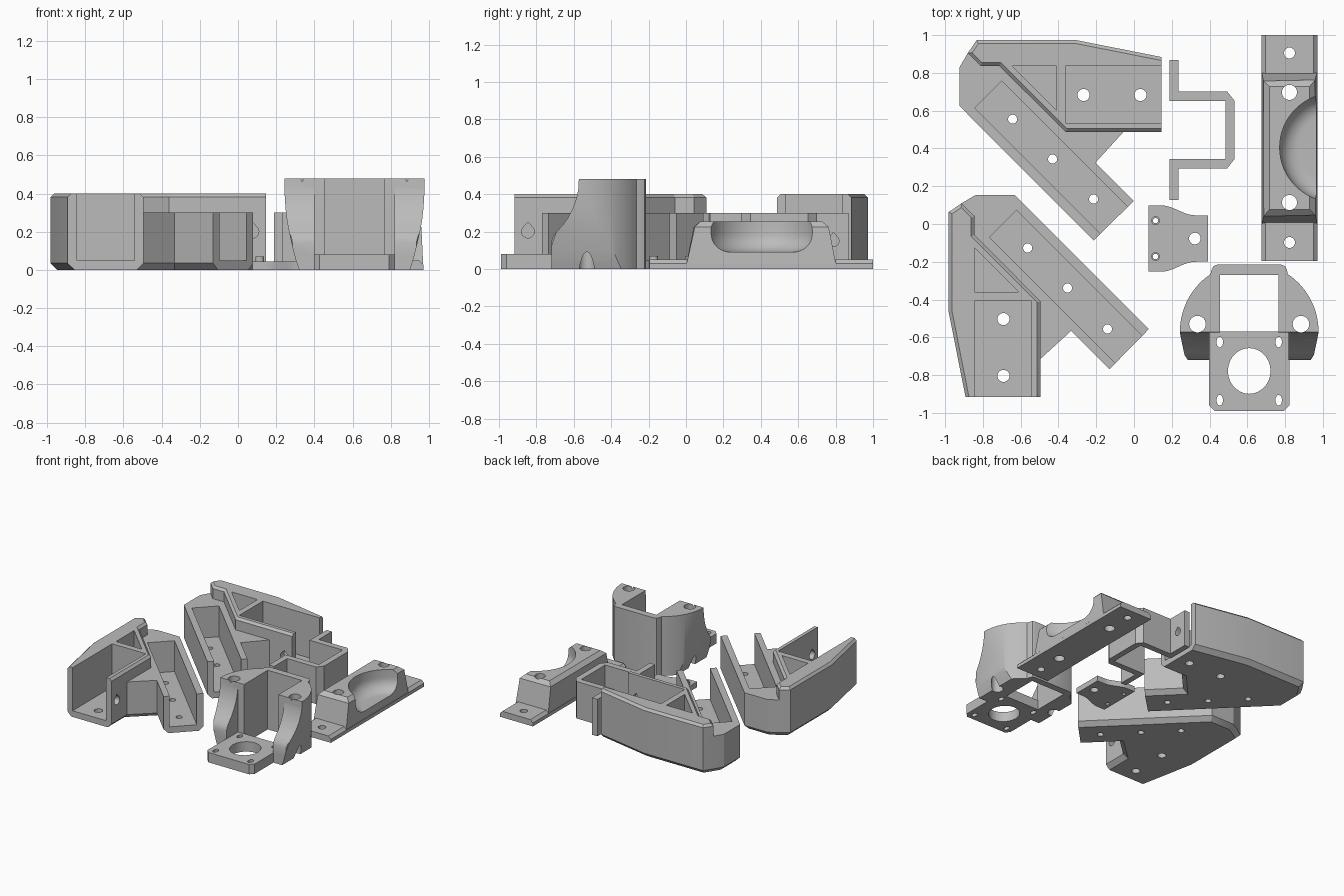
import bpy, bmesh, math
from mathutils import Matrix, Vector

cube = bpy.data.objects.get("Cube")
if cube:
    bpy.data.objects.remove(cube, do_unlink=True)

grey = bpy.data.materials.new("printed_grey")
grey.use_nodes = True
grey.diffuse_color = (0.5, 0.5, 0.5, 1)
grey.node_tree.nodes["Principled BSDF"].inputs["Base Color"].default_value = (0.5, 0.5, 0.5, 1)


# ---------- helpers ----------
def to_object(bm, name):
    bmesh.ops.recalc_face_normals(bm, faces=bm.faces)
    mesh = bpy.data.meshes.new(name)
    bm.to_mesh(mesh)
    bm.free()
    mesh.materials.append(grey)
    obj = bpy.data.objects.new(name, mesh)
    bpy.context.collection.objects.link(obj)
    return obj


def prism(name, pts, z0, z1, bevel=0, level=None, skip=(), matrix=None):
    """Extruded outline; bevels the rim at height `level` except the skipped sides."""
    bm = bmesh.new()
    n = len(pts)
    low = [bm.verts.new((x, y, z0)) for x, y in pts]
    high = [bm.verts.new((x, y, z1)) for x, y in pts]
    bm.faces.new(low)
    bm.faces.new(high)
    for i in range(n):
        j = (i + 1) % n
        bm.faces.new((low[i], low[j], high[j], high[i]))
    bmesh.ops.recalc_face_normals(bm, faces=bm.faces)
    if bevel:
        ring = low if level == z0 else high
        edges = [bm.edges.get((ring[i], ring[(i + 1) % n])) for i in range(n) if i not in skip]
        bmesh.ops.bevel(bm, geom=edges, offset=bevel, segments=1, affect='EDGES')
    if matrix:
        bm.transform(matrix)
    return to_object(bm, name)


def box(name, x0, x1, y0, y1, z0, z1):
    return prism(name, [(x0, y0), (x1, y0), (x1, y1), (x0, y1)], z0, z1)


def combine(obj, other, op='DIFFERENCE'):
    mod = obj.modifiers.new("bool", 'BOOLEAN')
    mod.operation, mod.object, mod.solver = op, other, 'EXACT'
    deps = bpy.context.evaluated_depsgraph_get()
    mesh = bpy.data.meshes.new_from_object(obj.evaluated_get(deps))
    obj.modifiers.clear()
    obj.data = mesh
    bpy.data.objects.remove(other, do_unlink=True)


def circle(r, n=28, cx=0, cy=0, ry=None):
    return [(cx + r * math.cos(math.tau * i / n), cy + (ry or r) * math.sin(math.tau * i / n))
            for i in range(n)]


def drill(obj, x, y, r, z0=-0.1, z1=0.6, ry=None):
    combine(obj, prism("drill", circle(r, cx=x, cy=y, ry=ry), z0, z1))


def teardrop(obj, x, y, z, r, direction, depth=0.08):
    """Sideways hole with a pointed roof."""
    arc = [math.radians(a) for a in range(135, 406, 15)]
    pts = [(r * math.cos(a), r * math.sin(a)) for a in arc] + [(0, r * 1.5)]
    d = Vector(direction).normalized()
    up = Vector((0, 0, 1))
    m = Matrix((up.cross(d), up, d)).transposed().to_4x4()
    combine(obj, prism("drop", pts, -depth, depth, matrix=Matrix.Translation((x, y, z)) @ m))


def finish(obj):
    bpy.ops.object.select_all(action='DESELECT')
    obj.select_set(True)
    bpy.context.view_layer.objects.active = obj
    bpy.ops.object.shade_smooth_by_angle(angle=math.radians(30))


# ---------- corner brackets, the second one mirrored over a diagonal ----------
bracket = prism("corner_bracket_back", [
    (-.88, .905), (-.923, .831), (-.923, .624), (-.214, -.087), (-.001, .122), (-.204, .325),
    (-.056, .487), (.146, .487), (.146, .884), (-.304, .973), (-.833, .973)],
    0, .3, bevel=.035, level=0, skip=(3, 7))
upper = prism("upper", [
    (-.88, .905), (-.812, .836), (-.712, .836), (-.362, .487), (.146, .487), (.146, .884),
    (-.304, .973), (-.833, .973)], .2, .4, bevel=.018, level=.4, skip=(4,))
combine(bracket, upper, 'UNION')
pockets = [[(-.701, .757), (-.844, .614), (-.094, -.136), (.049, .007)],
           [(-.643, .836), (-.41, .836), (-.41, .603)],
           [(-.362, .534), (.2, .534), (.2, .836), (-.362, .836)]]
for outline in pockets:
    combine(bracket, prism("pocket", outline, .05, .5))
for x, y, r in [(-.267, .683, .032), (.034, .683, .032),
                (-.643, .555, .024), (-.431, .344, .024), (-.214, .132, .024)]:
    drill(bracket, x, y, r)
for x, y in [(-.587, .32), (-.376, .108)]:
    teardrop(bracket, x, y, .15, .022, (1, 1, 0), .06)
teardrop(bracket, .075, .51, .2, .034, (0, 1, 0), .06)

mirrored = bpy.data.objects.new("corner_bracket_front", bracket.data.copy())
bpy.context.collection.objects.link(mirrored)
mirrored.data.transform(Matrix(((0, -1, 0, -.008), (-1, 0, 0, -.77), (0, 0, 1, 0), (0, 0, 0, 1))))
mirrored.data.flip_normals()
finish(bracket)
finish(mirrored)

# ---------- hat-shaped strap ----------
half = [(.188, .37), (.235, .37), (.235, .203), (.494, .203), (.533, .153)]
inner = [(.484, .153), (.188, .153)]
axis = .498
strap = prism("strap", [(x, axis + y) for x, y in half] + [(x, axis - y) for x, y in half[::-1]]
              + [(x, axis - y) for x, y in inner[::-1]] + [(x, axis + y) for x, y in inner], 0, .3)
for side in (1, -1):
    teardrop(strap, .21, axis + side * .29, .15, .03, (1, 0, 0), .06)
finish(strap)

# ---------- small tapered plate with two pegs ----------
axis = -.077
edge = [(.077, .175)]
for i in range(11):
    t = i / 10
    edge.append((.145 + .18 * t, .149 + .026 * math.cos(math.pi * t)))
edge.append((.392, .121))
plate = prism("small_plate", [(x, axis + y) for x, y in edge]
              + [(x, axis - y) for x, y in edge[::-1]], 0, .045)
for side in (1, -1):
    combine(plate, prism("peg", circle(.023, cx=.114, cy=axis + side * .095), .02, .07), 'UNION')
    drill(plate, .114, axis + side * .095, .014)
drill(plate, .322, axis, .031)
finish(plate)

# ---------- saddle block with bowl-shaped recess ----------
saddle = prism("saddle_block", [(.675, -.196), (.971, -.196), (.971, 1), (.675, 1)], 0, .05,
               bevel=.022, level=.05, skip=(0, 2))
bm = bmesh.new()
bmesh.ops.create_cube(bm, size=1)
for v in bm.verts:
    top = v.co.z > 0
    v.co = (.823 + v.co.x * (.272 if top else .296), .402 + v.co.y * (.71 if top else .81),
            .255 if top else 0)
bmesh.ops.bevel(bm, geom=[e for e in bm.edges if all(v.co.z > .2 for v in e.verts)],
                offset=.03, segments=1, affect='EDGES')
combine(saddle, to_object(bm, "raised_block"), 'UNION')
# revolved bowl cutter
bm = bmesh.new()
fillet = .1
profile = [(0, .09)]
for i in range(9):
    a = math.pi / 2 * i / 8
    profile.append((.288 - fillet + fillet * math.sin(a), .09 + fillet - fillet * math.cos(a)))
profile += [(.288, .4), (0, .4)]
verts = [bm.verts.new((r, 0, z)) for r, z in profile]
edges = [bm.edges.new(pair) for pair in zip(verts, verts[1:])]
bmesh.ops.spin(bm, geom=verts + edges, cent=(0, 0, 0), axis=(0, 0, 1), angle=math.tau, steps=64)
bmesh.ops.remove_doubles(bm, verts=bm.verts, dist=.0005)
bm.transform(Matrix.Translation((1.059, .405, 0)))
combine(saddle, to_object(bm, "bowl"))
for y, r in [(.905, .029), (.697, .04), (.114, .04), (-.098, .029)]:
    drill(saddle, .823, y, r)
finish(saddle)

# ---------- motor mount ----------
cx = .61
arc = [(.367 * math.sin(a), -.57 + .367 * math.cos(a))
       for a in (math.radians(34 + 4 * i) for i in range(15))]
side_line = [(.17, -.215), (.19, -.223), (.2, -.245)] + arc + [
    (.365, -.6), (.345, -.69), (.325, -.72)]
mount = prism("motor_mount", [(cx + x, y) for x, y in side_line]
              + [(cx - x, y) for x, y in side_line[::-1]], 0, .48)
# barrel-shaped limit seen from the front
barrel = [(.29, -.001), (.304, .04), (.315, .08), (.325, .12), (.334, .16), (.345, .21),
          (.354, .26), (.361, .32), (.366, .4), (.368, .49)]
combine(mount, prism("barrel", [(cx + x, z) for x, z in barrel]
                     + [(cx - x, z) for x, z in barrel[::-1]], 0, 1,
                     matrix=Matrix.Rotation(math.pi / 2, 4, 'X')), 'INTERSECT')
# scooped front of the wings
scoop = [(-.8, .14), (-.722, .14), (-.71, .175), (-.685, .207), (-.655, .24), (-.628, .28),
         (-.605, .325), (-.587, .375), (-.576, .425), (-.572, .5), (-.8, .5)]
combine(mount, prism("scoop", scoop, 0, 2, matrix=Matrix((
    (0, 0, 1, 0), (1, 0, 0, 0), (0, 1, 0, 0), (0, 0, 0, 1)))))
combine(mount, box("window", cx - .154, cx + .154, -.8, -.27, -.1, .6))
combine(mount, box("front_gap", cx - .209, cx + .209, -.8, -.575, -.1, .6))
corner = .03
base = prism("base", [(cx - .212, -.57), (cx - .212, -.99 + corner), (cx - .212 + corner, -.99),
                      (cx + .212 - corner, -.99), (cx + .212, -.99 + corner), (cx + .212, -.57)],
             0, .08)
combine(mount, base, 'UNION')
drill(mount, cx, -.778, .113, ry=.121, z1=.2)
for side in (1, -1):
    drill(mount, cx + side * .274, -.53, .044)
    for y in (-.625, -.933):
        drill(mount, cx + side * .156, y, .017, ry=.028, z1=.2)
for z in (.345, .105):
    teardrop(mount, cx, -.24, z, .031, (0, 1, 0), .06)
finish(mount)
